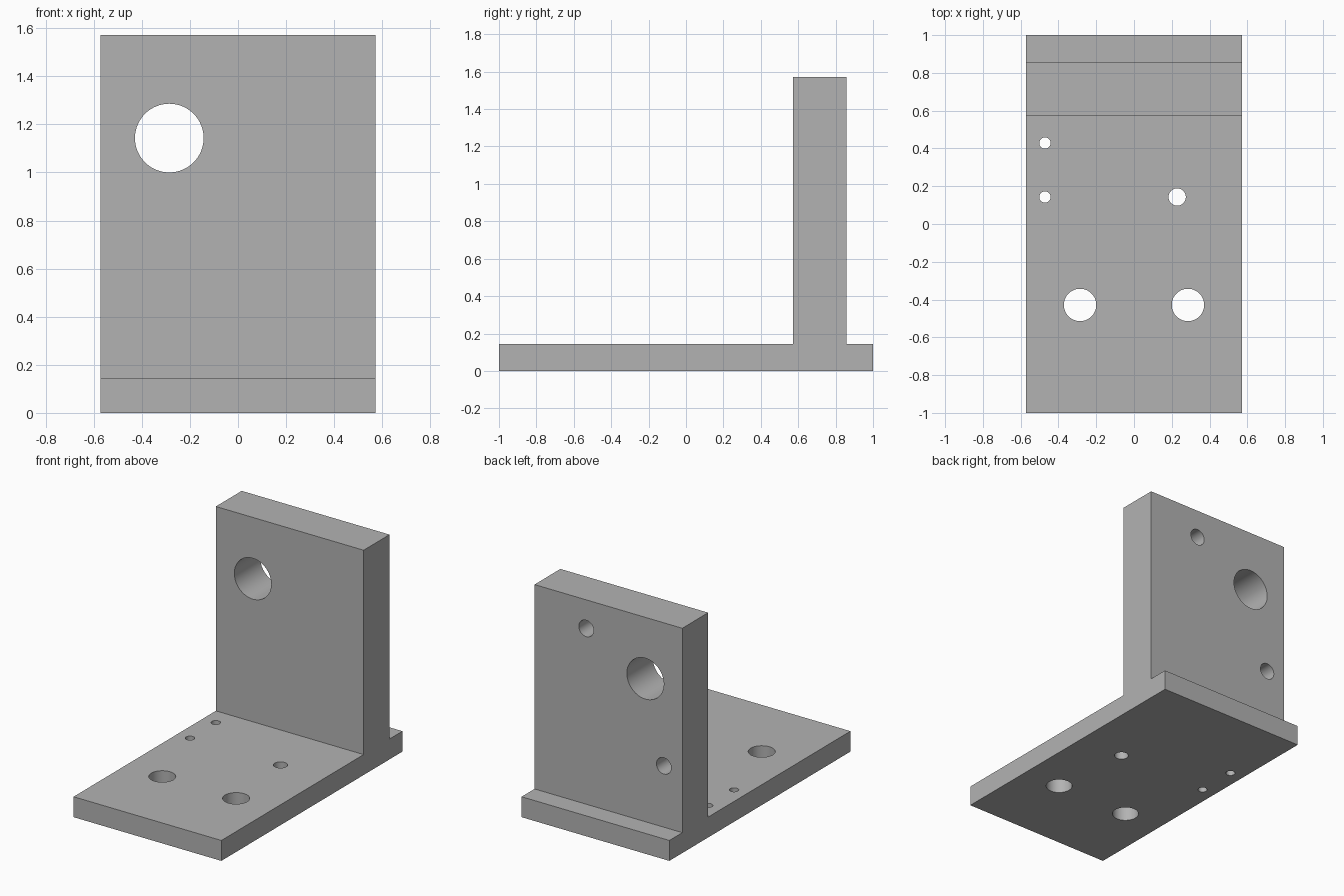
import bpy, math

if "Cube" in bpy.data.objects:
    bpy.data.objects.remove(bpy.data.objects["Cube"])

U = 1 / 35  # one design unit

grey = bpy.data.materials.new("plain grey")
grey.diffuse_color = (0.45, 0.45, 0.45, 1)
grey.use_nodes = True
grey.node_tree.nodes["Principled BSDF"].inputs["Base Color"].default_value = grey.diffuse_color


def cutter(x, y, z, radius, depth, rot=(0, 0, 0)):
    bpy.ops.mesh.primitive_cylinder_add(vertices=64, radius=radius, depth=depth,
                                        location=(x, y, z), rotation=rot)
    ob = bpy.context.object
    ob.name = "hole_cutter"
    return ob


# T-shaped bracket profile (y, z), extruded along x
profile = [(-35, 0), (35, 0), (35, 5), (30, 5), (30, 55), (20, 55), (20, 5), (-35, 5)]
n = len(profile)
verts = [(x * U, y * U, z * U) for x in (-20, 20) for y, z in profile]
faces = [tuple(reversed(range(n))), tuple(range(n, 2 * n))]
faces += [(i, (i + 1) % n, (i + 1) % n + n, i + n) for i in range(n)]
mesh = bpy.data.meshes.new("bracket")
mesh.from_pydata(verts, [], faces)
mesh.materials.append(grey)
bracket = bpy.data.objects.new("bracket", mesh)
bpy.context.collection.objects.link(bracket)

# Base plate through holes: x, y, radius
cutters = [cutter(x * U, y * U, 2.5 * U, r * U, 9 * U) for x, y, r in
           [(-10, -15, 3), (10, -15, 3), (8, 5, 1.6), (-16.5, 5, 1.05), (-16.5, 15, 1.05)]]

# Wall: one through hole, two blind holes drilled from the back
side = (math.pi / 2, 0, 0)
cutters.append(cutter(-10 * U, 25 * U, 40 * U, 5 * U, 14 * U, side))
for x, z in [(6, 48), (-15, 20)]:
    cutters.append(cutter(x * U, 30 * U, z * U, 2 * U, 14 * U, side))

# Cut every hole, then remove the cutters
bpy.context.view_layer.objects.active = bracket
for c in cutters:
    mod = bracket.modifiers.new("hole", "BOOLEAN")
    mod.operation = "DIFFERENCE"
    mod.solver = "EXACT"
    mod.object = c
    bpy.ops.object.modifier_apply(modifier=mod.name)
    bpy.data.objects.remove(c)

# Smooth hole walls, sharp edges
bpy.ops.object.select_all(action="DESELECT")
bracket.select_set(True)
bpy.ops.object.shade_smooth_by_angle(angle=math.radians(30))
